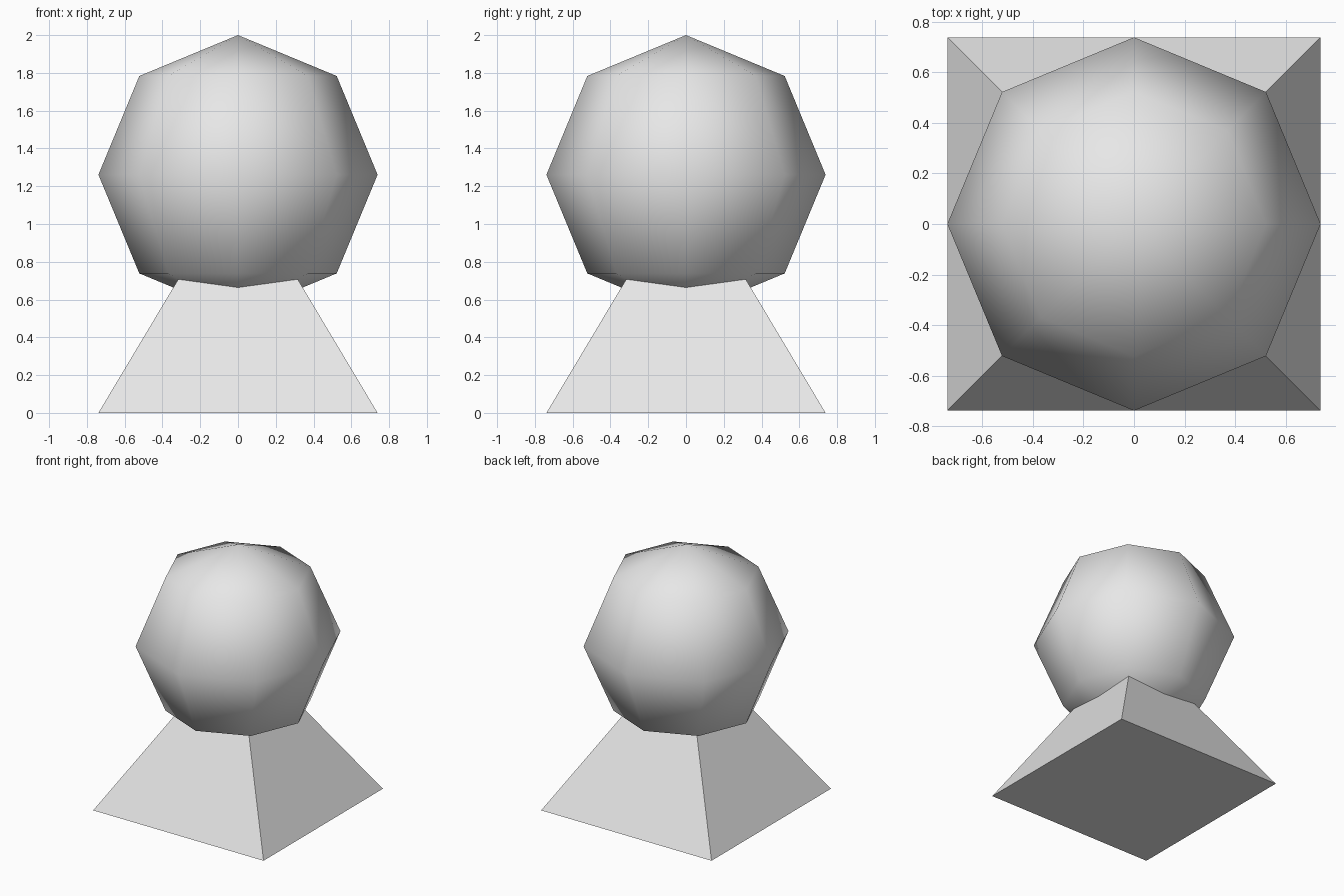
import bpy
import math

# Remove the default cube
cube = bpy.data.objects.get("Cube")
if cube:
    bpy.data.objects.remove(cube, do_unlink=True)

RADIUS = 0.739
BASE_HEIGHT = 1.237

# Single plain grey
grey = bpy.data.materials.new("light_grey")
grey.use_nodes = True
colour = (0.8, 0.8, 0.8, 1)
grey.diffuse_color = colour
grey.node_tree.nodes["Principled BSDF"].inputs["Base Color"].default_value = colour

# Pyramid base, sides square to the axes
bpy.ops.mesh.primitive_cone_add(
    vertices=4, radius1=RADIUS * math.sqrt(2), radius2=0, depth=BASE_HEIGHT,
    location=(0, 0, BASE_HEIGHT / 2), rotation=(0, 0, math.pi / 4))
base = bpy.context.object
base.name = "pyramid_base"
bpy.ops.object.transform_apply(location=False, rotation=True, scale=False)
bpy.ops.object.shade_flat()
base.data.materials.append(grey)

# Coarse ball resting on the pyramid, softly shaded
bpy.ops.mesh.primitive_uv_sphere_add(
    segments=8, ring_count=4, radius=RADIUS, location=(0, 0, 2 - RADIUS))
ball = bpy.context.object
ball.name = "ball"
bpy.ops.object.shade_smooth()
ball.data.materials.append(grey)
